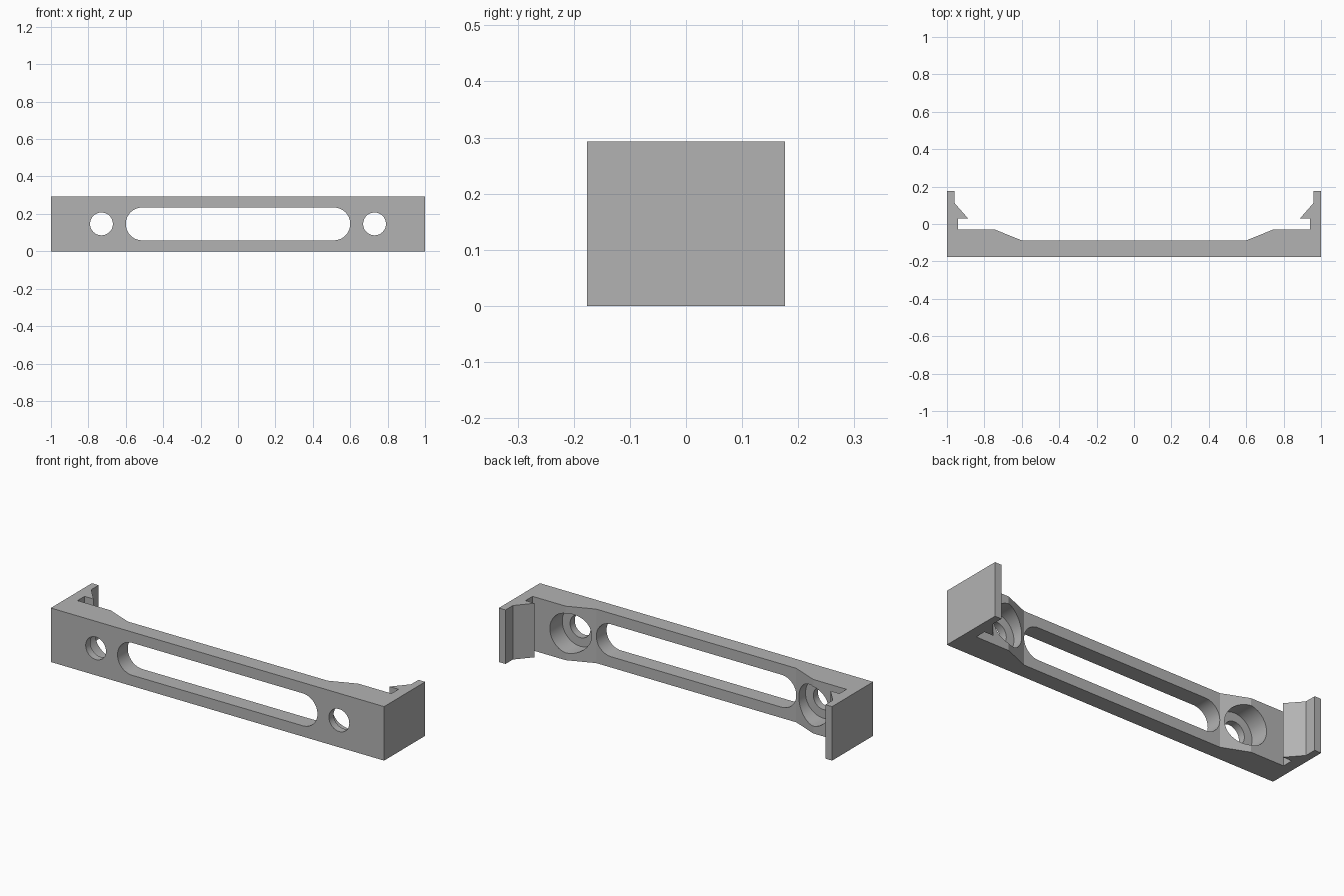
import bpy, bmesh
from math import pi, cos, sin, radians
from mathutils import Vector

cube = bpy.data.objects.get("Cube")
if cube:
    bpy.data.objects.remove(cube, do_unlink=True)

HEIGHT = 0.293
MID = HEIGHT / 2
FRONT, BACK = -0.176, 0.176

grey = bpy.data.materials.new("plain grey")
grey.use_nodes = True
colour = (0.45, 0.45, 0.45, 1)
grey.diffuse_color = colour
grey.node_tree.nodes["Principled BSDF"].inputs["Base Color"].default_value = colour


def prism(name, points, direction):
    """Extrude a closed outline of 3D points along a direction."""
    bm = bmesh.new()
    face = bm.faces.new([bm.verts.new(p) for p in points])
    result = bmesh.ops.extrude_face_region(bm, geom=[face])
    moved = [v for v in result["geom"] if isinstance(v, bmesh.types.BMVert)]
    bmesh.ops.translate(bm, verts=moved, vec=Vector(direction))
    bmesh.ops.recalc_face_normals(bm, faces=bm.faces)
    mesh = bpy.data.meshes.new(name)
    bm.to_mesh(mesh)
    bm.free()
    mesh.materials.append(grey)
    obj = bpy.data.objects.new(name, mesh)
    bpy.context.collection.objects.link(obj)
    return obj


def rounded_cutter(name, x, half_span, radius, y0, y1, steps=24):
    """Round or slot-shaped cutter running from y0 to y1."""
    points = []
    for side in (1, -1):
        for i in range(steps + (half_span > 0)):
            a = -pi / 2 * side + pi * i / steps
            points.append((x + side * half_span + radius * cos(a), y0,
                           MID + radius * sin(a)))
    return prism(name, points, (0, y1 - y0, 0))


# Bracket: bar with raised ends and hooked clip arms, mirrored outline
half = [(1, FRONT), (1, BACK), (0.96, BACK), (0.96, 0.113), (0.888, 0.03),
        (0.942, 0.03), (0.942, -0.03), (0.743, -0.03), (0.6, -0.088)]
outline = half + [(-x, y) for x, y in reversed(half)]
bracket = prism("clip_bracket", [(x, y, 0) for x, y in outline], (0, 0, HEIGHT))

# Central slot, screw holes and their wider bores from the back
cutters = [rounded_cutter("slot_cutter", 0, 0.512, 0.088, -0.3, 0.3)]
for side in (-1, 1):
    cutters.append(rounded_cutter("screw_hole_cutter", side * 0.73, 0, 0.061, -0.3, 0.1))
    cutters.append(rounded_cutter("bore_cutter", side * 0.73, 0, 0.108, -0.136, 0.1))

bpy.ops.object.select_all(action="DESELECT")
bracket.select_set(True)
bpy.context.view_layer.objects.active = bracket
for cutter in cutters:
    cutter.hide_render = True
    mod = bracket.modifiers.new(cutter.name, "BOOLEAN")
    mod.operation = "DIFFERENCE"
    mod.solver = "EXACT"
    mod.object = cutter
    bpy.ops.object.modifier_apply(modifier=mod.name)
    bpy.data.objects.remove(cutter, do_unlink=True)

bpy.ops.object.shade_smooth_by_angle(angle=radians(20))
